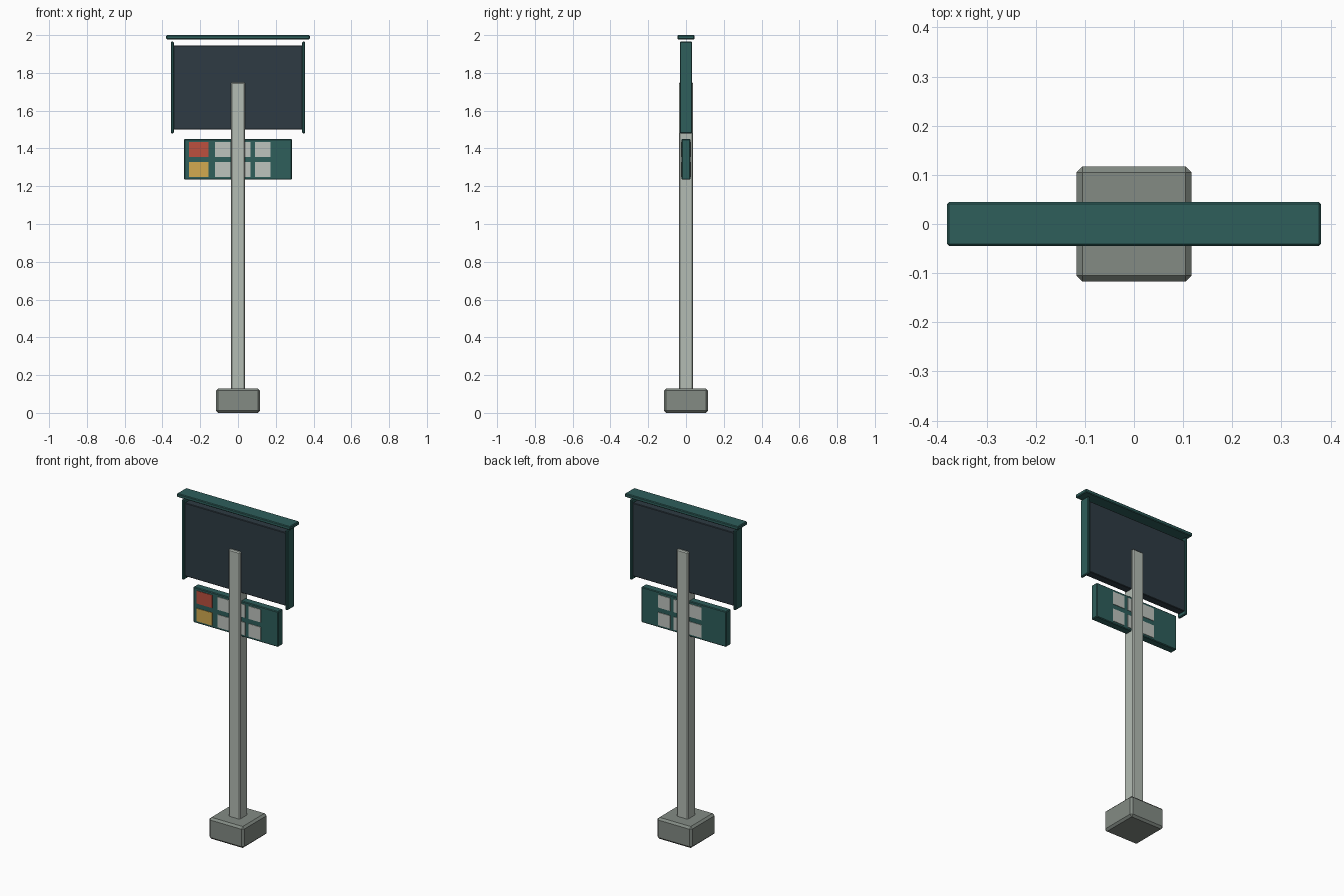
import bpy
import bmesh
from mathutils import Vector

cube = bpy.data.objects.get("Cube")
if cube:
    bpy.data.objects.remove(cube, do_unlink=True)


def make_material(name, hex_code):
    """Flat material from an sRGB hex code, stored as linear values."""
    channels = [int(hex_code[i:i + 2], 16) / 255 for i in (0, 2, 4)]
    linear = [c / 12.92 if c <= 0.04045 else ((c + 0.055) / 1.055) ** 2.4 for c in channels]
    mat = bpy.data.materials.new(name)
    mat.use_nodes = True
    mat.diffuse_color = (*linear, 1)
    mat.node_tree.nodes["Principled BSDF"].inputs["Base Color"].default_value = (*linear, 1)
    return mat


teal = make_material("dark teal", "2E5E5B")
slate = make_material("slate", "2E3B43")
pole_grey = make_material("pole grey", "B4BCB4")
concrete = make_material("concrete", "838B84")
white = make_material("pale grey", "BEC4BE")
red = make_material("red", "BC503F")
yellow = make_material("yellow", "D2AA50")


def box(name, low, high, mat, chamfer=0.0):
    """Box between two corners, with optionally chamfered edges."""
    low, high = Vector(low), Vector(high)
    bm = bmesh.new()
    bmesh.ops.create_cube(bm, size=1)
    bmesh.ops.scale(bm, vec=high - low, verts=bm.verts)
    if chamfer:
        bmesh.ops.bevel(bm, geom=bm.edges[:], offset=chamfer, segments=1, affect='EDGES')
    mesh = bpy.data.meshes.new(name)
    bm.to_mesh(mesh)
    bm.free()
    mesh.materials.append(mat)
    obj = bpy.data.objects.new(name, mesh)
    obj.location = (low + high) / 2
    bpy.context.collection.objects.link(obj)
    return obj


# Footing and pole
box("footing", (-0.117, -0.117, 0), (0.117, 0.117, 0.13), concrete, 0.012)
box("pole", (-0.038, -0.038, 0.1), (0.038, 0.038, 1.75), pole_grey, 0.006)

# Main display with side frames and a floating roof
box("display_panel", (-0.342, -0.024, 1.5), (0.342, 0.024, 1.945), slate, 0.003)
for side, x in (("right", -0.348), ("left", 0.348)):
    box(f"{side}_side_frame", (x - 0.008, -0.033, 1.48), (x + 0.008, 0.033, 1.965), teal, 0.004)
box("roof_cap", (-0.38, -0.045, 1.978), (0.38, 0.045, 2.0), teal, 0.004)

# Lower information sign
SIGN_DEPTH = 0.023
box("lower_sign", (-0.285, -SIGN_DEPTH, 1.235), (0.285, SIGN_DEPTH, 1.45), teal, 0.004)


def plate(name, x, z, width, facing, mat):
    """Thin tile standing just proud of one face of the lower sign."""
    inner, outer = facing * (SIGN_DEPTH - 0.002), facing * (SIGN_DEPTH + 0.003)
    box(name, (x - width / 2, min(inner, outer), z - 0.039),
        (x + width / 2, max(inner, outer), z + 0.039), mat)


# Pale tiles on both faces, coloured tiles on the front only
for row, z, accent in (("upper", 1.395, red), ("lower", 1.288, yellow)):
    plate(f"{row}_colour_tile", -0.208, z, 0.104, -1, accent)
    for face, facing in (("front", -1), ("back", 1)):
        for column in range(3):
            plate(f"{face}_{row}_tile_{column + 1}", -0.08 + 0.105 * column, z, 0.082, facing, white)
